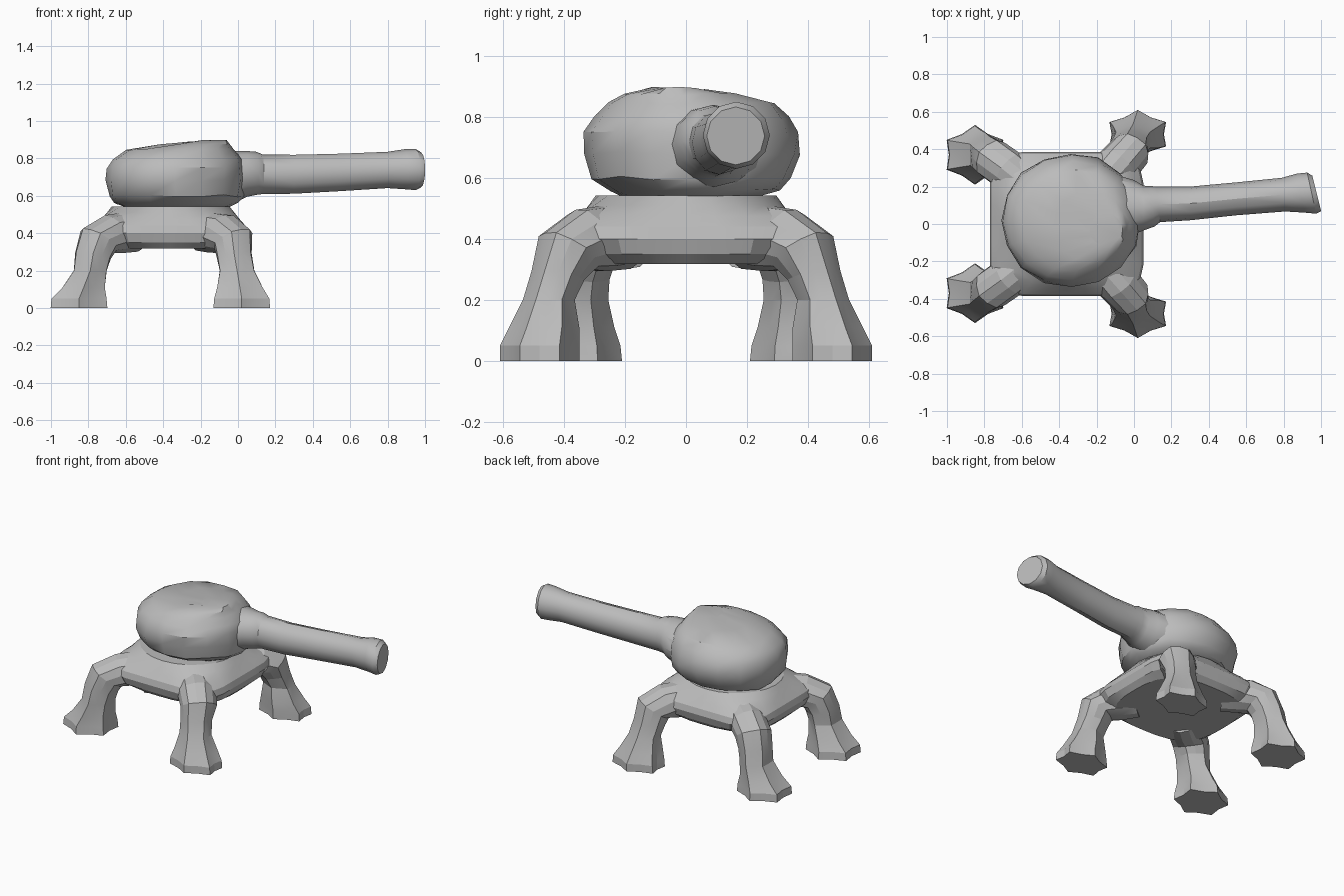
import bpy, bmesh, math, random
from mathutils import Vector

random.seed(4)
grey = bpy.data.materials.new("stone grey")
grey.diffuse_color = (0.5, 0.5, 0.5, 1)


def loft(name, rings, angle):
    """Skin a list of equal-length rings and cap both ends."""
    bm = bmesh.new()
    rows = [[bm.verts.new(p) for p in ring] for ring in rings]
    n = len(rows[0])
    for a, b in zip(rows, rows[1:]):
        for i in range(n):
            j = (i + 1) % n
            bm.faces.new((a[i], a[j], b[j], b[i]))
    bm.faces.new(rows[0])
    bm.faces.new(rows[-1])
    bmesh.ops.recalc_face_normals(bm, faces=bm.faces)
    mesh = bpy.data.meshes.new(name)
    bm.to_mesh(mesh)
    bm.free()
    mesh.materials.append(grey)
    ob = bpy.data.objects.new(name, mesh)
    bpy.context.collection.objects.link(ob)
    bpy.ops.object.select_all(action='DESELECT')
    ob.select_set(True)
    bpy.context.view_layer.objects.active = ob
    bpy.ops.object.shade_smooth_by_angle(angle=math.radians(angle))
    return ob


def leg(name, stations, side):
    """Bent leg; stations = x, y, z, half width x, half width y, lean, lobe depth."""
    rings = []
    heading = Vector((stations[0][0] + 0.37, stations[0][1], 0)).normalized()
    across = Vector((-heading.y, heading.x, 0))
    for x, y, z, rx, ry, lean, lobe in stations:
        t = math.radians(lean)
        ring = []
        for i in range(12):
            a = math.radians(30 * i)
            k = 1 - lobe * (i % 2 == 0)
            d = Vector((rx * math.cos(a), ry * math.sin(a), 0)) * k
            h, w = d.dot(heading), d.dot(across)
            p = Vector((x, y, z)) + across * w + heading * h * math.cos(t)
            p.z += h * math.sin(t)
            ring.append((p.x, p.y * side, p.z))
        rings.append(ring)
    loft(name, rings, 15)


# Four legs with splayed, lobed feet
right_leg = [(0.02, 0.48, 0.0, 0.175, 0.13, 0, 0.2),
             (0.02, 0.48, 0.05, 0.17, 0.13, 0, 0.2),
             (0.01, 0.465, 0.11, 0.14, 0.115, 0, 0.17),
             (-0.005, 0.45, 0.20, 0.105, 0.085, 0, 0.12),
             (-0.02, 0.42, 0.28, 0.102, 0.088, 12, 0.08),
             (-0.025, 0.385, 0.36, 0.115, 0.11, 35, 0.05),
             (-0.09, 0.31, 0.395, 0.12, 0.12, 62, 0.04),
             (-0.19, 0.20, 0.41, 0.11, 0.11, 85, 0.0)]
left_leg = [(-0.85, 0.37, 0.0, 0.175, 0.16, 0, 0.2),
            (-0.85, 0.37, 0.05, 0.17, 0.155, 0, 0.2),
            (-0.825, 0.37, 0.11, 0.13, 0.135, 0, 0.17),
            (-0.79, 0.37, 0.20, 0.1, 0.115, 0, 0.12),
            (-0.775, 0.36, 0.28, 0.105, 0.11, 12, 0.08),
            (-0.745, 0.34, 0.36, 0.115, 0.115, 35, 0.05),
            (-0.66, 0.28, 0.395, 0.115, 0.115, 62, 0.04),
            (-0.55, 0.19, 0.41, 0.11, 0.11, 85, 0.0)]
for label, side in (("front", -1), ("back", 1)):
    leg(label + "_right_leg", right_leg, side)
    leg(label + "_left_leg", left_leg, side)

# Rounded-square body: z, scale, roundness exponent
rings = []
for z, s, e in ((0.318, 0.88, 3), (0.35, 0.96, 5), (0.40, 1.0, 9),
                (0.44, 0.975, 9), (0.475, 0.90, 6), (0.51, 0.83, 3),
                (0.542, 0.77, 2)):
    ring = []
    for i in range(24):
        a = math.tau * i / 24
        c, q = math.cos(a), math.sin(a)
        r = s * (abs(c) ** e + abs(q) ** e) ** (-1 / e)
        ring.append((-0.36 + 0.41 * r * c, 0.385 * r * q, z))
    rings.append(ring)
loft("body", rings, 15)

# Lumpy turret: z, x min, x max, y min, y max
rings = []
for z, x0, x1, y0, y1 in ((0.535, -0.60, -0.06, -0.19, 0.21),
                          (0.56, -0.67, 0.0, -0.25, 0.31),
                          (0.60, -0.695, 0.03, -0.315, 0.35),
                          (0.68, -0.715, 0.04, -0.34, 0.38),
                          (0.75, -0.705, 0.04, -0.335, 0.365),
                          (0.80, -0.675, 0.02, -0.30, 0.335),
                          (0.847, -0.60, -0.02, -0.26, 0.295),
                          (0.873, -0.43, -0.04, -0.205, 0.18),
                          (0.893, -0.24, -0.06, -0.12, 0.06)):
    ring = []
    for i in range(16):
        a = math.tau * i / 16
        k = random.uniform(0.975, 1.01)
        ring.append(((x0 + x1) / 2 + (x1 - x0) / 2 * k * math.cos(a),
                     (y0 + y1) / 2 + (y1 - y0) / 2 * k * math.sin(a),
                     z + random.uniform(-0.006, 0.006)))
    rings.append(ring)
loft("turret", rings, 35)

# Barrel with neck collar and flared, slanted muzzle: x, y, z, half y, half z, slant
rings = []
for x, y, z, ry, rz, slant in ((-0.12, 0.09, 0.70, 0.18, 0.14, 0),
                               (0.0, 0.09, 0.705, 0.145, 0.135, 0),
                               (0.05, 0.085, 0.717, 0.12, 0.122, 0),
                               (0.10, 0.095, 0.72, 0.108, 0.115, 0.1),
                               (0.13, 0.105, 0.715, 0.095, 0.106, 0.1),
                               (0.30, 0.11, 0.715, 0.09, 0.104, 0),
                               (0.55, 0.135, 0.725, 0.088, 0.10, 0),
                               (0.80, 0.157, 0.738, 0.09, 0.097, 0.1),
                               (0.89, 0.165, 0.742, 0.104, 0.107, 0.2),
                               (0.95, 0.165, 0.74, 0.11, 0.11, 0.22),
                               (0.977, 0.163, 0.738, 0.095, 0.095, 0.25)):
    ring = []
    for i in range(12):
        a = math.tau * i / 12
        dy = ry * math.cos(a)
        ring.append((x - slant * dy, y + dy, z + rz * math.sin(a)))
    rings.append(ring)
loft("barrel", rings, 32)
